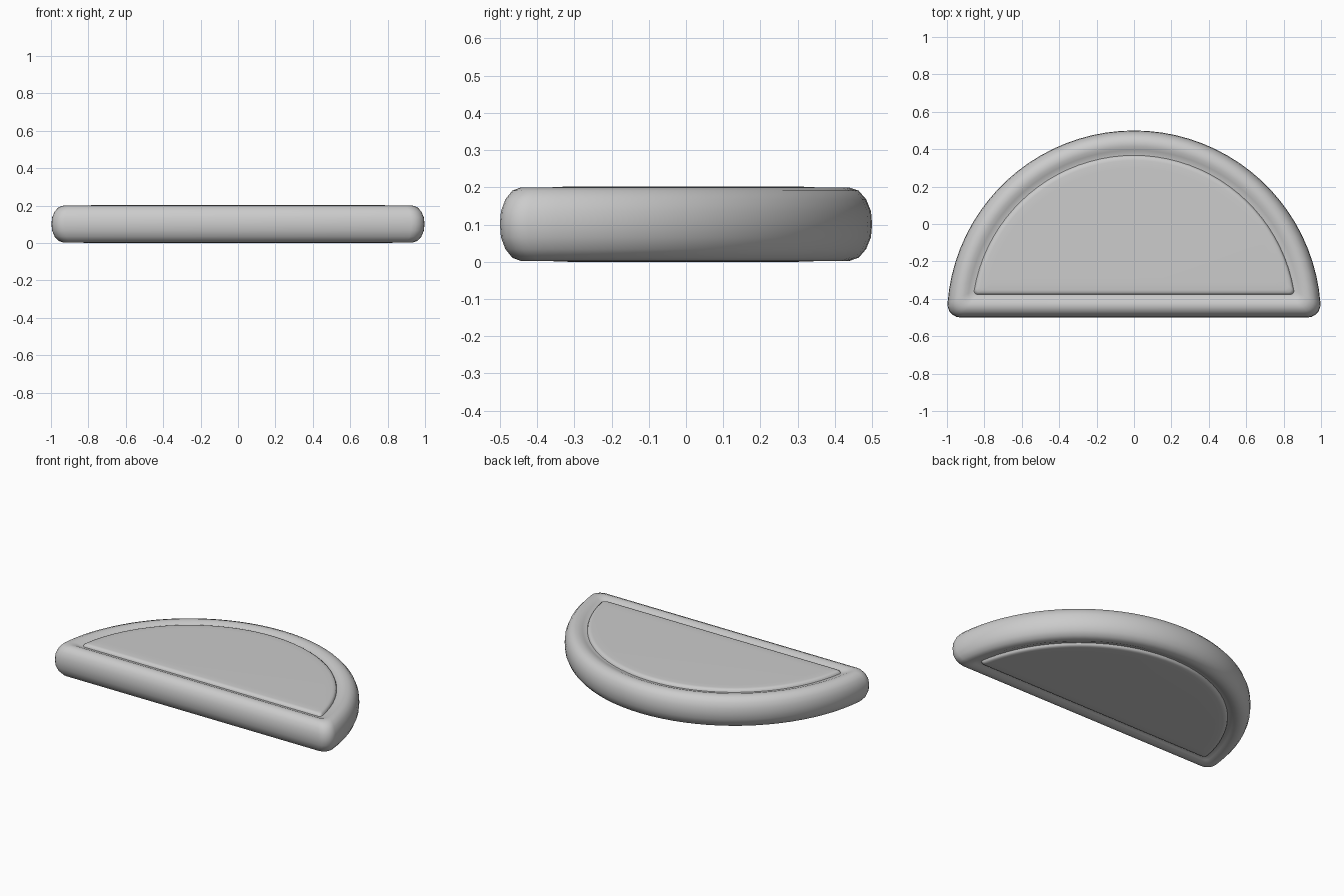
import bpy, bmesh
from math import sin, cos, pi, atan2, sqrt

cube = bpy.data.objects.get("Cube")
if cube:
    bpy.data.objects.remove(cube)

MID = 0.101          # height of the middle plane
FLAT_Y = -0.5        # straight front side, also the arc centre
CORNER_STEPS = 5
ARC_STEPS = 40

# Cross-section from the outer edge inwards: inset, height above the middle
PROFILE = [(0, 0), (0.003, 0.035), (0.016, 0.067), (0.036, 0.09), (0.062, 0.099),
           (0.085, 0.098), (0.105, 0.09), (0.122, 0.083), (0.133, 0.082),
           (0.137, 0.092), (0.145, 0.098), (0.16, 0.1), (0.2, 0.101)]


def half_disc(inset):
    """Half-circle outline with two rounded corners, moved inwards."""
    radius = 1 - inset
    base = inset * 0.92
    fillet = max(0.07 - inset * 0.4, 0.02)
    cy = base + fillet
    cx = sqrt((radius - fillet) ** 2 - cy ** 2)
    end = atan2(cy, cx)
    right = []
    for i in range(CORNER_STEPS):
        a = -pi / 2 + (end + pi / 2) * i / CORNER_STEPS
        right.append((cx + fillet * cos(a), cy + fillet * sin(a)))
    arc = []
    for i in range(ARC_STEPS + 1):
        a = end + (pi - 2 * end) * i / ARC_STEPS
        arc.append((radius * cos(a), radius * sin(a)))
    left = [(-x, y) for x, y in reversed(right)]
    return [(x, y + FLAT_Y) for x, y in right + arc + left]


def bridge(bm, a, b):
    for i in range(len(a)):
        j = (i + 1) % len(a)
        bm.faces.new((a[i], a[j], b[j], b[i]))


# Rounded rim, groove and raised panel, on the upper and lower sides
bm = bmesh.new()
edge = [bm.verts.new((x, y, MID)) for x, y in half_disc(0)]
for side in (1, -1):
    previous = edge
    for inset, height in PROFILE[1:]:
        ring = [bm.verts.new((x, y, MID + side * height)) for x, y in half_disc(inset)]
        bridge(bm, previous, ring)
        previous = ring
    bm.faces.new(previous)
bmesh.ops.recalc_face_normals(bm, faces=bm.faces)

mesh = bpy.data.meshes.new("half_round_cushion")
bm.to_mesh(mesh)
bm.free()
cushion = bpy.data.objects.new("half_round_cushion", mesh)
bpy.context.collection.objects.link(cushion)

# Plain grey
grey = bpy.data.materials.new("plain_grey")
grey.use_nodes = True
colour = (0.6, 0.6, 0.6, 1)
grey.diffuse_color = colour
grey.node_tree.nodes["Principled BSDF"].inputs["Base Color"].default_value = colour
mesh.materials.append(grey)

bpy.ops.object.select_all(action="DESELECT")
cushion.select_set(True)
bpy.context.view_layer.objects.active = cushion
bpy.ops.object.shade_smooth_by_angle(angle=pi / 3)
